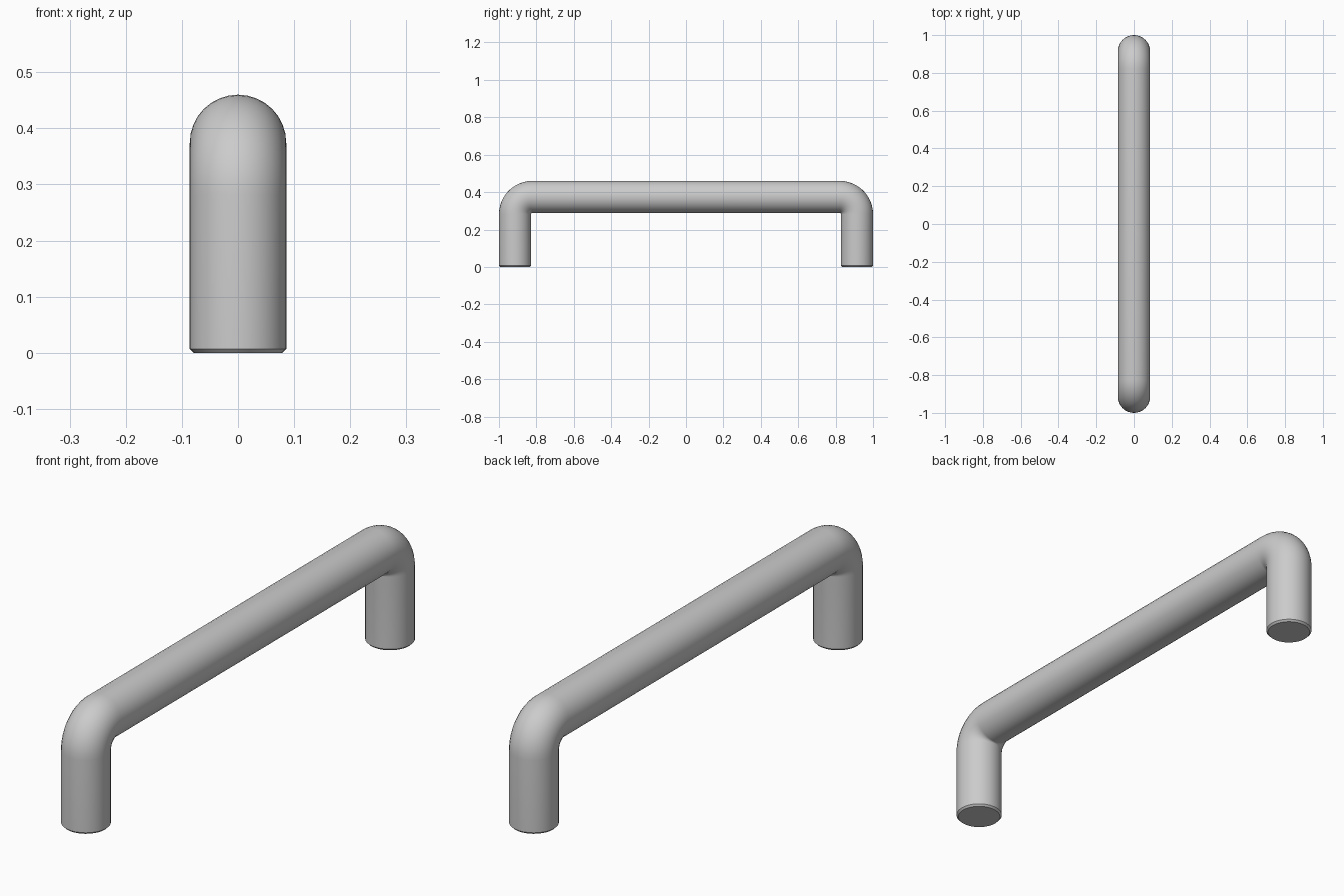
import bpy, bmesh
from math import sin, cos, pi, radians

if "Cube" in bpy.data.objects:
    bpy.data.objects.remove(bpy.data.objects["Cube"])

R = 0.086          # bar radius
BEND = 0.092       # centreline bend radius
TOP = 0.46 - R     # centreline height of the grip
LEG = 1.0 - R      # centreline position of the legs
CHAMFER = 0.007
SIDES, STEPS = 32, 12

# Half of the centreline: (y, z, tilt of ring, ring radius), foot to grip
half = [(LEG, 0.0, 0.0, R - CHAMFER), (LEG, CHAMFER, 0.0, R)]
for i in range(STEPS + 1):
    a = pi / 2 * i / STEPS
    half.append((LEG - BEND + BEND * cos(a), TOP - BEND + BEND * sin(a), a, R))
path = half + [(-y, z, pi - a, r) for y, z, a, r in reversed(half)]

# Sweep a circle along the path
bm = bmesh.new()
rings = []
for y, z, a, r in path:
    ring = []
    for k in range(SIDES):
        t = 2 * pi * k / SIDES
        u = r * cos(t)
        ring.append(bm.verts.new((r * sin(t), y + u * cos(a), z + u * sin(a))))
    rings.append(ring)
for p, q in zip(rings, rings[1:]):
    for k in range(SIDES):
        n = (k + 1) % SIDES
        bm.faces.new((p[k], p[n], q[n], q[k]))

# Flat feet
bm.faces.new(rings[0])
bm.faces.new(rings[-1])
bmesh.ops.recalc_face_normals(bm, faces=bm.faces)

mesh = bpy.data.meshes.new("bar_handle")
bm.to_mesh(mesh)
bm.free()
handle = bpy.data.objects.new("bar_handle", mesh)
bpy.context.collection.objects.link(handle)
bpy.context.view_layer.objects.active = handle
handle.select_set(True)
bpy.ops.object.shade_smooth_by_angle(angle=radians(30))
